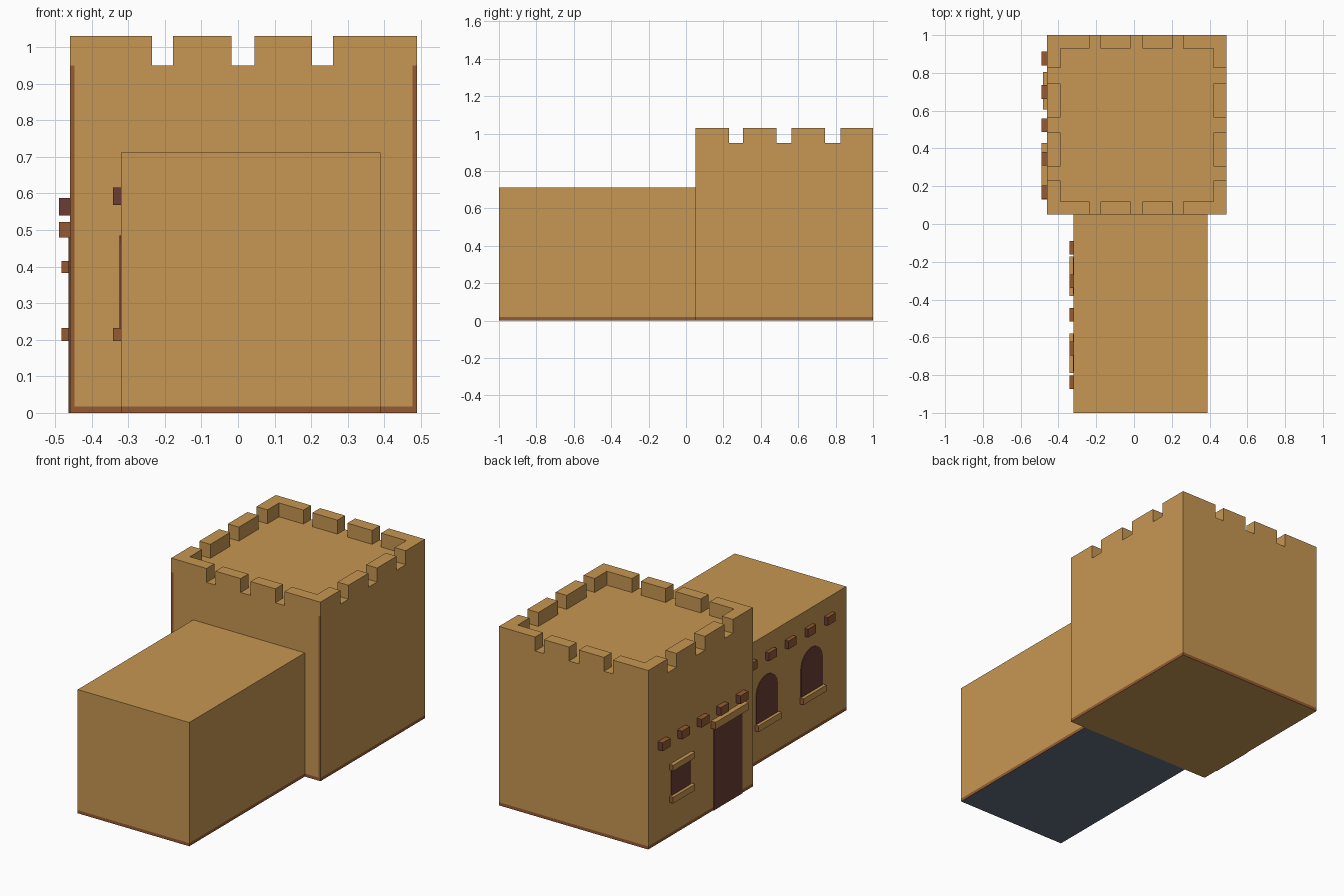
import bpy, bmesh, math

if "Cube" in bpy.data.objects:
    bpy.data.objects.remove(bpy.data.objects["Cube"])


def material(name, rgb):
    m = bpy.data.materials.new(name)
    m.diffuse_color = (*rgb, 1)
    m.use_nodes = True
    m.node_tree.nodes["Principled BSDF"].inputs["Base Color"].default_value = m.diffuse_color
    return m


CLAY = material("tan clay", (0.565, 0.309, 0.084))
BROWN = material("worn brown", (0.300, 0.105, 0.032))
DARK = material("dark brown", (0.147, 0.048, 0.038))
SLATE = material("slate underside", (0.125, 0.162, 0.212))


def prism(name, outline, axis, lo, hi, mats, cuts=(), rule=None):
    """Extrude a 2D outline along axis (0 = x, 2 = z), cut it, colour faces by rule."""
    bm = bmesh.new()

    def place(p, d):
        return (d, p[0], p[1]) if axis == 0 else (p[0], p[1], d)

    face = bm.faces.new([bm.verts.new(place(p, lo)) for p in outline])
    ext = bmesh.ops.extrude_face_region(bm, geom=[face])["geom"]
    for v in ext:
        if isinstance(v, bmesh.types.BMVert):
            v.co[axis] = hi
    for i, at in cuts:
        co, no = [0, 0, 0], [0, 0, 0]
        co[i], no[i] = at, 1
        bmesh.ops.bisect_plane(bm, geom=bm.verts[:] + bm.edges[:] + bm.faces[:],
                               plane_co=co, plane_no=no)
    bmesh.ops.recalc_face_normals(bm, faces=bm.faces)
    if rule:
        for f in bm.faces:
            f.material_index = rule(f.calc_center_median(), f.normal)
    me = bpy.data.meshes.new(name)
    bm.to_mesh(me)
    bm.free()
    for m in mats:
        me.materials.append(m)
    ob = bpy.data.objects.new(name, me)
    bpy.context.collection.objects.link(ob)
    return ob


def rect(a0, a1, b0, b1):
    return [(a0, b0), (a1, b0), (a1, b1), (a0, b1)]


def box(name, x, y, z, mats, cuts=(), rule=None):
    return prism(name, rect(*x, *y), 2, *z, mats, cuts, rule)


# Extents
X0, X1, Y0, Y1 = -0.46, 0.49, 0.05, 1.0
ROOF, TOP, T = 0.95, 1.03, 0.07
HX0, HX1, HROOF = -0.32, 0.39, 0.712
BASE = 0.018


# Walls with a worn foot, worn front corners on the tower
def tower_rule(c, n):
    if abs(n.z) > 0.5:
        return 0
    worn_edge = n.y < -0.5 and (c.x < X0 + 0.013 or c.x > X1 - 0.013)
    return int(c.z < BASE or worn_edge)


def house_rule(c, n):
    if n.z < -0.5:
        return 2
    return int(n.z < 0.5 and c.z < BASE)


box("tower_walls", (X0, X1), (Y0, Y1), (0, ROOF), [CLAY, BROWN],
    [(2, BASE), (0, X0 + 0.013), (0, X1 - 0.013)], tower_rule)
box("house_walls", (HX0, HX1), (-1.0, Y0), (0, HROOF), [CLAY, BROWN, SLATE],
    [(2, BASE)], house_rule)

# Battlements: L-shaped corners and two blocks per side
LX, RX = -0.235, 0.26
FY, BY = 0.23, 0.825
for cx, ex, cy, ey in ((X0, LX, Y0, FY), (X1, RX, Y0, FY),
                       (X0, LX, Y1, BY), (X1, RX, Y1, BY)):
    ix = cx + math.copysign(T, ex - cx)
    iy = cy + math.copysign(T, ey - cy)
    prism("corner_battlement",
          [(cx, cy), (ex, cy), (ex, iy), (ix, iy), (ix, ey), (cx, ey)],
          2, ROOF, TOP, [CLAY])
for span in ((-0.178, -0.018), (0.045, 0.203)):
    for y in ((Y0, Y0 + T), (Y1 - T, Y1)):
        box("battlement", span, y, (ROOF, TOP), [CLAY])
for span in ((0.305, 0.485), (0.565, 0.743)):
    for x in ((X0, X0 + T), (X1 - T, X1)):
        box("battlement", x, span, (ROOF, TOP), [CLAY])


# Beam ends poking out of the left walls (dark sides)
def end_rule(c, n):
    return int(abs(n.y) > 0.5)


for i in range(5):
    y = 0.168 + i * 0.177
    box("tower_beam", (X0 - 0.03, X0 + 0.01), (y - 0.036, y + 0.036),
        (0.54, 0.588), [BROWN, DARK], rule=end_rule)
    y = -0.125 - i * 0.178
    box("house_beam", (HX0 - 0.022, HX0 + 0.01), (y - 0.036, y + 0.036),
        (0.568, 0.616), [BROWN, DARK], rule=end_rule)


# Clay ledges with brown ends
def ledge(name, wall, depth, y, z):
    box(name, (wall - depth, wall + 0.01), y, z, [CLAY, BROWN], rule=end_rule)


ledge("door_lintel", X0, 0.03, (0.13, 0.43), (0.48, 0.522))
ledge("window_lintel", X0, 0.022, (0.606, 0.805), (0.382, 0.416))
ledge("window_sill", X0, 0.022, (0.606, 0.805), (0.196, 0.232))

# Dark door and square window on the tower
prism("door", rect(0.15, 0.408, 0.0, 0.48), 0, X0 - 0.004, X0 + 0.002, [DARK])
prism("tower_window", rect(0.617, 0.795, 0.23, 0.384), 0,
      X0 - 0.004, X0 + 0.002, [DARK])

# Arched house windows
for cy in (-0.276, -0.684):
    arch = [(cy - 0.098, 0.23), (cy + 0.098, 0.23)]
    for k in range(9):
        a = math.pi * k / 8
        arch.append((cy + 0.098 * math.cos(a), 0.395 + 0.09 * math.sin(a)))
    prism("house_window", arch, 0, HX0 - 0.004, HX0 + 0.002, [DARK])
    ledge("house_window_sill", HX0, 0.022, (cy - 0.104, cy + 0.104), (0.196, 0.232))
